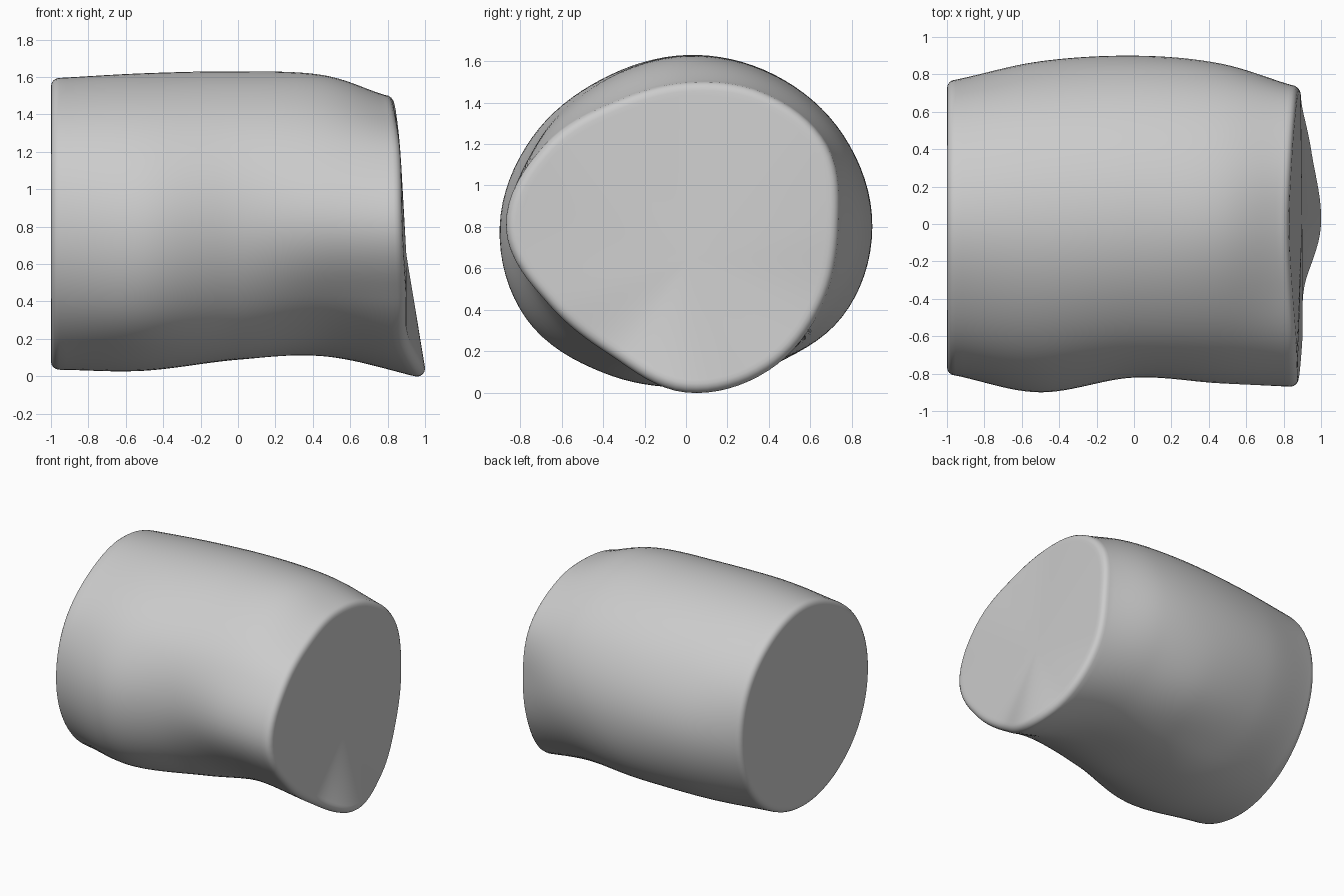
import bpy, bmesh, math
from mathutils import Vector

if "Cube" in bpy.data.objects:
    bpy.data.objects.remove(bpy.data.objects["Cube"], do_unlink=True)

SIDES, ROWS, ROUND = 96, 12, 0.045
AXIS_Y, AXIS_Z = 0.0, 0.8

# Cross-sections: radius every 30 degrees, starting at +y and rising
SECTIONS = [
    (-0.955, (.77, .79, .79, .795, .785, .81, .81, .80, .78, .765, .75, .75)),
    (-0.50, (.87, .85, .83, .82, .82, .86, .90, .89, .81, .77, .785, .84)),
    (0.00, (.90, .88, .85, .83, .815, .83, .82, .78, .74, .71, .77, .87)),
    (0.45, (.86, .86, .83, .81, .79, .82, .85, .74, .67, .68, .76, .82)),
]
END_RADII = (.74, .79, .75, .70, .70, .79, .87, .76, .72, .80, .80, .76)
END_X = (.89, .87, .845, .83, .845, .87, .88, .90, .91, 1.0, .95, .90)


def spline(a, b, c, d, t):
    """Catmull-Rom blend between b and c."""
    return (b * 2 + (c - a) * t + (a * 2 - b * 5 + c * 4 - d) * t * t
            + (b * 3 - a - c * 3 + d) * t ** 3) * 0.5


def around(values):
    """Resample a closed list of values smoothly to SIDES values."""
    n, out = len(values), []
    for i in range(SIDES):
        k, t = divmod(i * n / SIDES, 1)
        out.append(spline(*(values[(int(k) + j) % n] for j in (-1, 0, 1, 2)), t))
    return out


def ring(xs, radii):
    pts = []
    for i, (x, r) in enumerate(zip(xs, radii)):
        a = math.tau * i / SIDES
        pts.append(Vector((x, AXIS_Y + r * math.cos(a), AXIS_Z + r * math.sin(a))))
    return pts


def end_rings(xs, radii, side):
    """Rounded rim that curls inward to the flat end."""
    out = []
    for step in range(1, 5):
        a = math.pi / 2 * step / 4
        out.append(ring([x + side * ROUND * math.sin(a) for x in xs],
                        [r - ROUND * (1 - math.cos(a)) for r in radii]))
    return out


def add_cap(bm, loop, x, z):
    """Close an end with a narrow border and a fan to one centre point."""
    mid = Vector((x, 0.02, z))
    inner = [bm.verts.new(v.co.lerp(mid, 0.03)) for v in loop]
    centre = bm.verts.new(mid)
    for i in range(SIDES):
        j = (i + 1) % SIDES
        bm.faces.new((loop[i], loop[j], inner[j], inner[i]))
        bm.faces.new((inner[i], inner[j], centre))


# Body: smooth loft through the sections
keys = [ring([x] * SIDES, around(r)) for x, r in SECTIONS]
end_x = [x - ROUND for x in around(END_X)]
end_r = around(END_RADII)
keys.append(ring(end_x, end_r))
first = [a * 2 - b for a, b in zip(keys[0], keys[1])]
last = [a * 2 - b for a, b in zip(keys[-1], keys[-2])]
padded = [first] + keys + [last]
rings = []
for s in range(len(keys) - 1):
    for k in range(ROWS):
        rings.append([spline(*(padded[s + j][i] for j in range(4)), k / ROWS)
                      for i in range(SIDES)])
rings.append(keys[-1])

# Rounded rims at both ends
start = end_rings([SECTIONS[0][0]] * SIDES, around(SECTIONS[0][1]), -1)
rings = start[::-1] + rings + end_rings(end_x, end_r, 1)

bm = bmesh.new()
loops = [[bm.verts.new(p) for p in pts] for pts in rings]
for a, b in zip(loops, loops[1:]):
    for i in range(SIDES):
        j = (i + 1) % SIDES
        bm.faces.new((a[i], a[j], b[j], b[i]))
add_cap(bm, loops[0], -1.0, AXIS_Z)
add_cap(bm, loops[-1], 0.9, 0.65)
bmesh.ops.recalc_face_normals(bm, faces=bm.faces)

mesh = bpy.data.meshes.new("body")
bm.to_mesh(mesh)
bm.free()
body = bpy.data.objects.new("body", mesh)
bpy.context.collection.objects.link(body)

# Plain grey material
grey = bpy.data.materials.new("light_grey")
grey.use_nodes = True
colour = (0.6, 0.6, 0.6, 1)
grey.diffuse_color = colour
grey.node_tree.nodes["Principled BSDF"].inputs["Base Color"].default_value = colour
mesh.materials.append(grey)

bpy.context.view_layer.objects.active = body
body.select_set(True)
bpy.ops.object.shade_smooth_by_angle(angle=math.radians(40))
